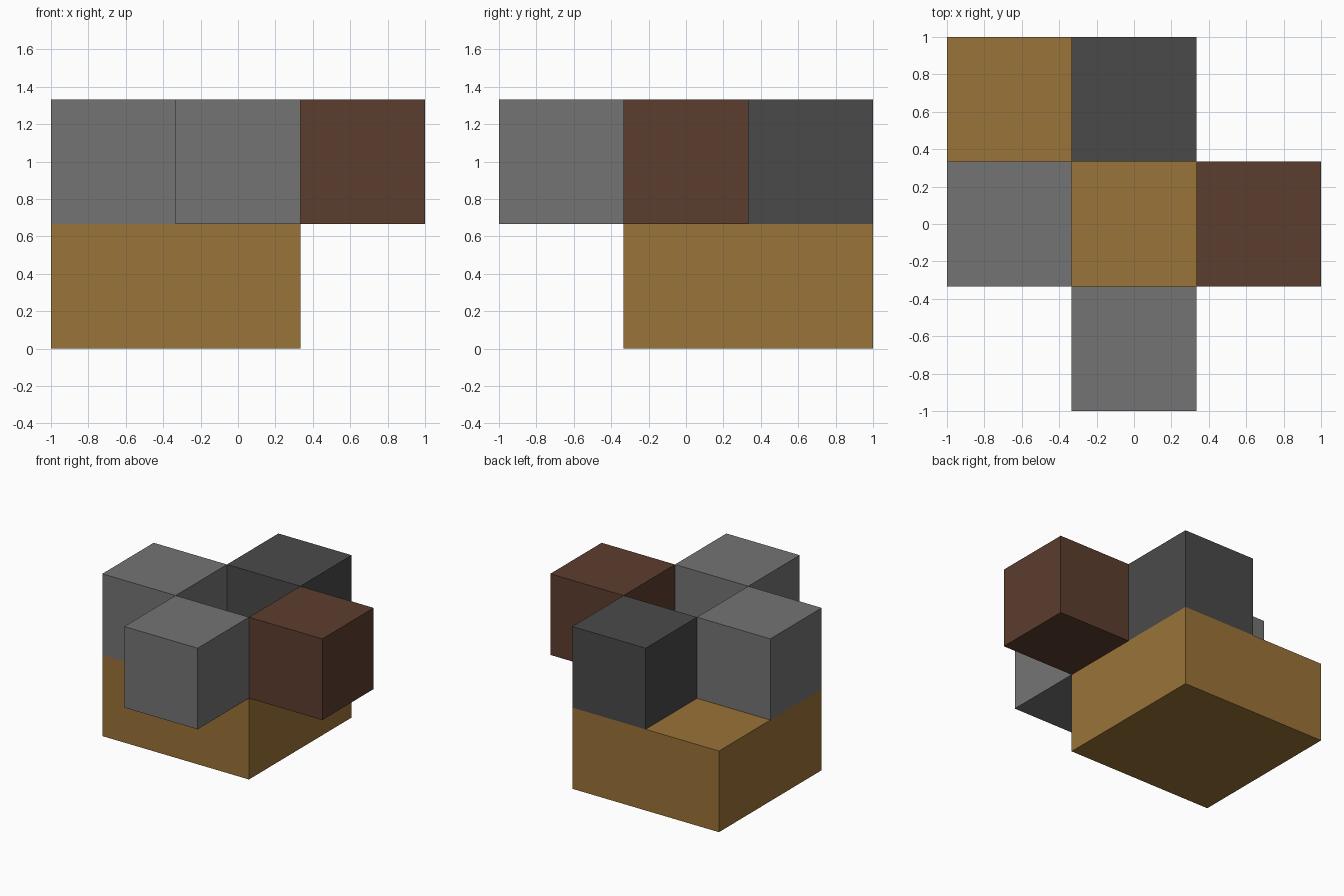
import bpy

cube = bpy.data.objects.get("Cube")
if cube:
    bpy.data.objects.remove(cube, do_unlink=True)

UNIT = 2 / 3  # edge of one small block


def linear(c):
    c /= 255
    return c / 12.92 if c <= 0.04045 else ((c + 0.055) / 1.055) ** 2.4


def make_material(name, *rgb):
    colour = [linear(c) for c in rgb] + [1]
    mat = bpy.data.materials.new(name)
    mat.use_nodes = True
    mat.diffuse_color = colour
    bsdf = mat.node_tree.nodes["Principled BSDF"]
    bsdf.inputs["Base Color"].default_value = colour
    bsdf.inputs["Roughness"].default_value = 0.8
    return mat


def add_block(name, mat, centre, size):
    """Box with its centre and size given in block units."""
    bpy.ops.mesh.primitive_cube_add(size=UNIT, location=[c * UNIT for c in centre])
    block = bpy.context.object
    block.name = name
    block.scale = size
    bpy.ops.object.transform_apply(location=False, rotation=False, scale=True)
    block.data.materials.append(mat)


ochre = make_material("ochre", 154, 115, 56)
grey = make_material("grey", 116, 116, 116)
charcoal = make_material("charcoal", 74, 74, 74)
brown = make_material("brown", 92, 61, 46)

# Wide base slab, offset to the back right
add_block("base", ochre, (-0.5, 0.5, 0.5), (2, 2, 1))

# Four blocks in a cross around an open centre
for name, mat, x, y in (
    ("front_block", grey, 0, -1),
    ("right_block", grey, -1, 0),
    ("back_block", charcoal, 0, 1),
    ("left_block", brown, 1, 0),
):
    add_block(name, mat, (x, y, 1.5), (1, 1, 1))
